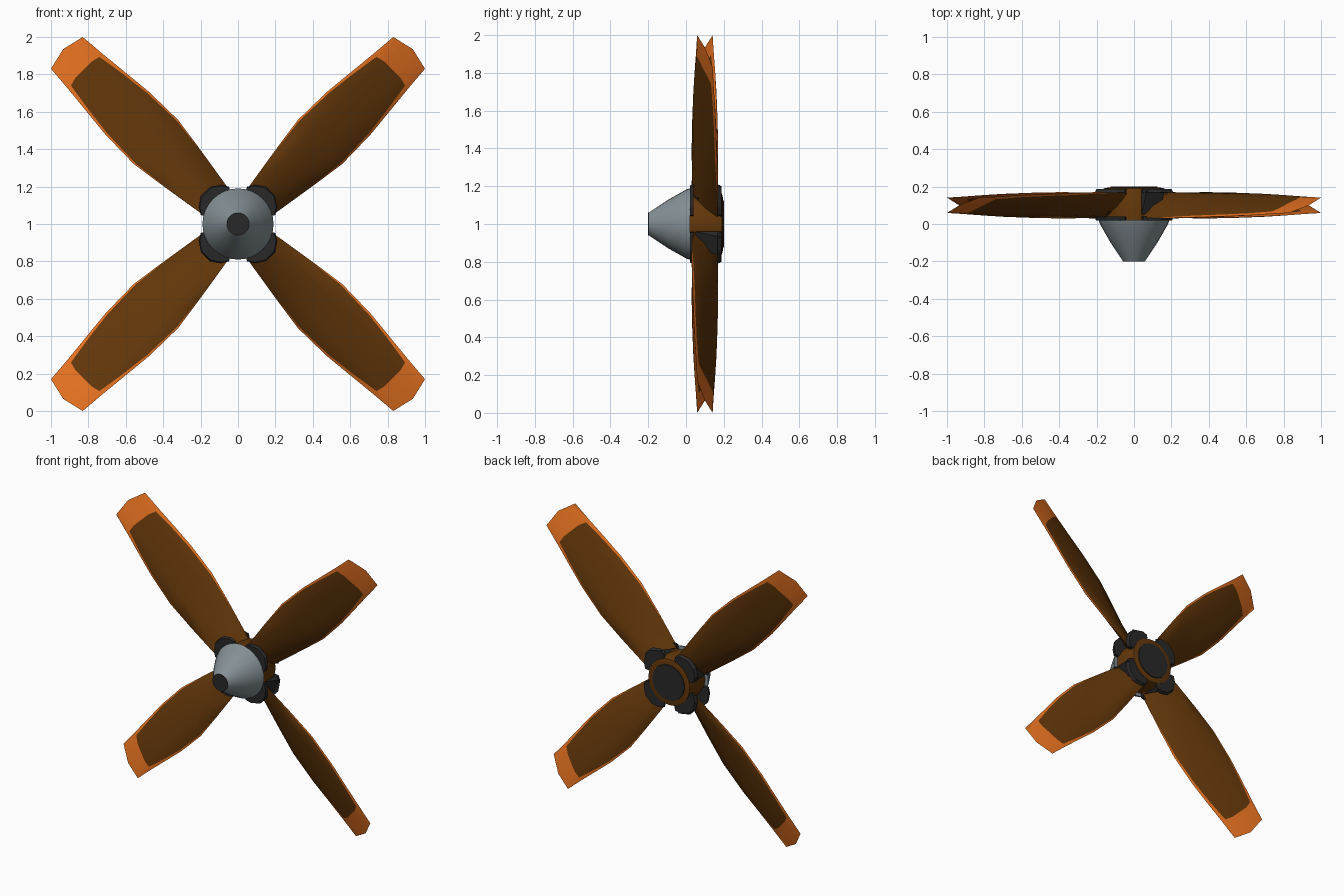
import bpy, bmesh, math
from mathutils import Vector

if "Cube" in bpy.data.objects:
    bpy.data.objects.remove(bpy.data.objects["Cube"])


def material(name, rgb):
    m = bpy.data.materials.new(name)
    m.diffuse_color = (*rgb, 1)
    m.use_nodes = True
    m.node_tree.nodes["Principled BSDF"].inputs["Base Color"].default_value = m.diffuse_color
    return m


BROWN = material("dark_brown", (0.125, 0.038, 0.003))
ORANGE = material("orange", (0.80, 0.168, 0.015))
GREY = material("steel_grey", (0.235, 0.28, 0.30))
BLACK = material("charcoal", (0.022, 0.022, 0.023))
R2 = math.sqrt(0.5)


def place(s, t, y, k):
    """Blade coordinates: s outward, t across, y depth, k quarter turn."""
    x, z = (s + t) * R2, (s - t) * R2
    a = k * math.pi / 2
    c, d = math.cos(a), math.sin(a)
    return Vector((x * c - z * d, y, 1 + x * d + z * c))


def finish(bm, name, mats, angle=None):
    bmesh.ops.remove_doubles(bm, verts=bm.verts, dist=0.0002)
    bmesh.ops.recalc_face_normals(bm, faces=bm.faces)
    me = bpy.data.meshes.new(name)
    bm.to_mesh(me)
    bm.free()
    for m in mats:
        me.materials.append(m)
    ob = bpy.data.objects.new(name, me)
    bpy.context.collection.objects.link(ob)
    if angle:
        bpy.ops.object.select_all(action='DESELECT')
        ob.select_set(True)
        bpy.context.view_layer.objects.active = ob
        bpy.ops.object.shade_smooth_by_angle(angle=math.radians(angle))
    return ob


def lathe(name, profile, mat, n=32):
    """Closed solid turned around the y axis from (y, radius) points."""
    bm = bmesh.new()
    rings = [[bm.verts.new((r * math.cos(2 * math.pi * i / n), y,
                            1 + r * math.sin(2 * math.pi * i / n)))
              for i in range(n)] for y, r in profile]
    for a, b in zip(rings, rings[1:]):
        for i in range(n):
            j = (i + 1) % n
            bm.faces.new((a[i], a[j], b[j], b[i]))
    bm.faces.new(rings[0])
    bm.faces.new(rings[-1])
    return finish(bm, name, [mat], 35)


def prism(bm, lower, upper):
    a = [bm.verts.new(p) for p in lower]
    b = [bm.verts.new(p) for p in upper]
    bm.faces.new(a)
    bm.faces.new(b)
    for i in range(len(a)):
        j = (i + 1) % len(a)
        bm.faces.new((a[i], a[j], b[j], b[i]))


# Spinner, its nose disc, hub and back disc
lathe("spinner", [(-0.197, 0.06), (-0.1, 0.125), (0.0, 0.182), (0.022, 0.19)], GREY)
lathe("nose_disc", [(-0.2, 0.06), (-0.195, 0.06)], BLACK)
lathe("hub", [(0.02, 0.165), (0.175, 0.168), (0.19, 0.162), (0.195, 0.14)], BROWN)
lathe("back_disc", [(0.19, 0.127), (0.2, 0.125)], BLACK)

# Blade stations: s, half width, half pitch depth, half thickness, painted panel share
STATIONS = [(0.12, 0.085, 0.066, 0.030, 1.0),
            (0.20, 0.103, 0.068, 0.030, 1.0),
            (0.42, 0.138, 0.067, 0.025, 0.985),
            (0.62, 0.167, 0.064, 0.020, 0.95),
            (0.84, 0.163, 0.059, 0.017, 0.93),
            (1.00, 0.147, 0.054, 0.014, 0.90),
            (1.155, 0.132, 0.047, 0.011, 0.82),
            (1.322, 0.120, 0.041, 0.0, 0.82)]
COLS = [-1, None, -0.45, 0, 0.45, None, 1]


def blade(k):
    bm = bmesh.new()
    for side in (-1, 1):
        grid = []
        for r, (s, w, p, h, share) in enumerate(STATIONS):
            row = []
            for c, u in enumerate(COLS):
                if u is None:
                    u = share if c > 3 else -share
                ss = s
                if r == len(STATIONS) - 1:      # pointed tip
                    ss -= 0.028 * abs(u)
                elif r == len(STATIONS) - 2:    # rounded panel end
                    ss += 0.013 - 0.035 * max(0, abs(u) - 0.45)
                bulge = side * h * math.sqrt(max(0, 1 - u * u))
                row.append(bm.verts.new(place(ss, w * u, 0.1 + p * u + bulge, k)))
            grid.append(row)
        for r in range(len(grid) - 1):
            for c in range(len(COLS) - 1):
                quad = (grid[r][c], grid[r][c + 1], grid[r + 1][c + 1], grid[r + 1][c])
                f = bm.faces.new(quad)
                # orange tip and edges, brown panel inside
                edge = c in (0, len(COLS) - 2) and r >= 1
                f.material_index = 1 if edge or r == len(grid) - 2 else 0
    finish(bm, "blade_%d" % (k + 1), [BROWN, ORANGE], 50)


# Root collars: front plate, back plate and a wedge behind the blade
OUTLINE = [(0.15, -0.09), (0.175, -0.107), (0.212, -0.085), (0.246, -0.035)]
OUTLINE += [(s, -t) for s, t in reversed(OUTLINE)]


def collar(k):
    bm = bmesh.new()
    for y0, y1, inner, outer in ((0.02, 0.04, 0.97, 1.0), (0.168, 0.188, 1.0, 0.95)):
        prism(bm, [place(s * inner, t * inner, y0, k) for s, t in OUTLINE],
              [place(s * outer, t * outer, y1, k) for s, t in OUTLINE])
    wedge = [(0.155, 0.05), (0.155, 0.18), (0.195, 0.18)]
    prism(bm, [place(s, -0.098, y, k) for s, y in wedge],
          [place(s * 1.2, 0, y, k) for s, y in wedge])
    finish(bm, "root_collar_%d" % (k + 1), [BLACK])


for k in range(4):
    blade(k)
    collar(k)
